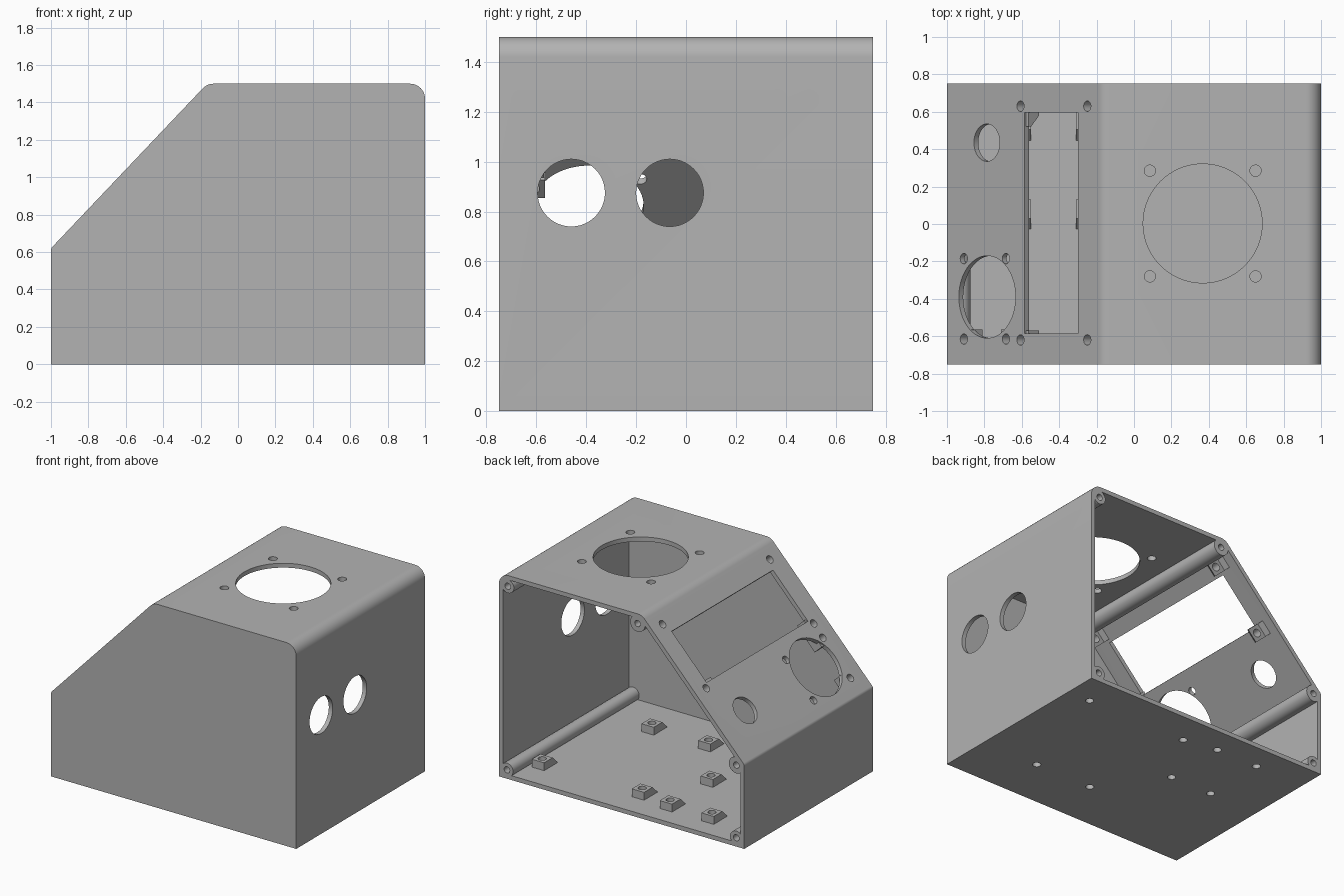
import bpy, bmesh, math
from mathutils import Matrix, Vector

if "Cube" in bpy.data.objects:
    bpy.data.objects.remove(bpy.data.objects["Cube"], do_unlink=True)

GREY = (0.45, 0.45, 0.45, 1)
WALL, HALF_DEPTH, TOP = 0.032, 0.75, 1.5
SLOPE_FOOT, SLOPE_HEAD = Vector((-1, 0.62)), Vector((-0.165, TOP))
RISE = SLOPE_HEAD - SLOPE_FOOT
ANGLE = math.atan2(RISE.y, RISE.x)

mat = bpy.data.materials.new("plain_grey")
mat.use_nodes = True
mat.diffuse_color = GREY
mat.node_tree.nodes["Principled BSDF"].inputs["Base Color"].default_value = GREY


def make(name, bm):
    bmesh.ops.recalc_face_normals(bm, faces=bm.faces)
    mesh = bpy.data.meshes.new(name)
    bm.to_mesh(mesh)
    bm.free()
    mesh.materials.append(mat)
    ob = bpy.data.objects.new(name, mesh)
    bpy.context.collection.objects.link(ob)
    return ob


def extrude_profile(bm, points, y0, y1):
    """Extrude an (x, z) outline along y."""
    face = bm.faces.new([bm.verts.new((p[0], y0, p[1])) for p in points])
    geom = bmesh.ops.extrude_face_region(bm, geom=[face])["geom"]
    moved = [g for g in geom if isinstance(g, bmesh.types.BMVert)]
    bmesh.ops.translate(bm, verts=moved, vec=(0, y1 - y0, 0))


def offset(points, dist):
    """Move a counter-clockwise outline inwards."""
    out = []
    for i, p in enumerate(points):
        a = (p - points[i - 1]).normalized()
        b = (points[(i + 1) % len(points)] - p).normalized()
        na, nb = Vector((-a.y, a.x)), Vector((-b.y, b.x))
        out.append(p + dist * (na + nb) / (1 + na.dot(nb)))
    return out


def fillet(points, radii, steps=10):
    out = []
    for i, (p, r) in enumerate(zip(points, radii)):
        if r <= 0:
            out.append(p)
            continue
        a = (points[i - 1] - p).normalized()
        b = (points[(i + 1) % len(points)] - p).normalized()
        half = a.angle(b) / 2
        mid = p + (a + b).normalized() * r / math.sin(half)
        start, end = p + a * r / math.tan(half) - mid, p + b * r / math.tan(half) - mid
        for k in range(steps + 1):
            t = k / steps
            out.append(mid + start.lerp(end, t).normalized() * r)
    return out


# Frames whose local z points into the case
def on_slope(x, y):
    z = SLOPE_FOOT.y + (x - SLOPE_FOOT.x) * math.tan(ANGLE)
    return Matrix.Translation((x, y, z)) @ Matrix.Rotation(math.pi - ANGLE, 4, 'Y')


def on_floor(x, y):
    return Matrix.Translation((x, y, 0))


def on_top(x, y):
    return Matrix.Translation((x, y, TOP)) @ Matrix.Rotation(math.pi, 4, 'Y')


def on_side(y, z):
    return Matrix.Translation((1, y, z)) @ Matrix.Rotation(-math.pi / 2, 4, 'Y')


def add_hole(bm, frame, radius, reach=0.12, segments=48):
    bmesh.ops.create_cone(bm, cap_ends=True, segments=segments, radius1=radius,
                          radius2=radius, depth=2 * reach, matrix=frame)


def boolean(ob, cutter):
    mod = ob.modifiers.new("cut", 'BOOLEAN')
    mod.operation, mod.solver, mod.object = 'DIFFERENCE', 'EXACT', cutter
    bpy.context.view_layer.objects.active = ob
    bpy.ops.object.modifier_apply(modifier=mod.name)


# Hollow case, open at the back
outline = [Vector((-1, 0)), Vector((1, 0)), Vector((1, TOP)), SLOPE_HEAD, SLOPE_FOOT]
bm = bmesh.new()
extrude_profile(bm, fillet(outline, (0, 0, 0.08, 0.08, 0.03)), -HALF_DEPTH, HALF_DEPTH)
case = make("case_shell", bm)
bm = bmesh.new()
extrude_profile(bm, fillet(offset(outline, WALL), (0, 0, 0.05, 0.05, 0)),
                WALL - HALF_DEPTH, HALF_DEPTH + 0.1)
cavity = make("cavity_cutter", bm)

# Mounting positions
window_screws = [(x, y) for x in (-0.607, -0.25) for y in (-0.62, 0.63)]
socket_screws = [(x, y) for x in (-0.91, -0.685) for y in (-0.615, -0.185)]
board_screws = [(0.815, 0.51), (0.537, -0.37), (0.075, -0.37), (0, 0.51)]
board_screws += [(x, y) for x in (-0.60, -0.26) for y in (0.08, 0.555)]
fan_screws = [(x, y) for x in (0.085, 0.65) for y in (-0.28, 0.285)]

# Openings
bm = bmesh.new()
add_hole(bm, on_top(0.367, 0.003), 0.318, segments=96)
add_hole(bm, on_slope(-0.785, -0.39), 0.22, segments=72)
add_hole(bm, on_slope(-0.787, 0.435), 0.1)
for y in (-0.46, -0.065):
    add_hole(bm, on_side(y, 0.875), 0.135)
for p in fan_screws:
    add_hole(bm, on_top(*p), 0.03, segments=24)
bmesh.ops.create_cube(bm, size=1, matrix=on_slope(-0.4425, 0.005) @ Matrix.Diagonal(
    (0.285 / math.cos(ANGLE), 1.18, 0.2, 1)))
openings = make("opening_cutter", bm)

bm = bmesh.new()
for p in window_screws + socket_screws:
    add_hole(bm, on_slope(*p), 0.028, segments=24)
for p in board_screws:
    add_hole(bm, on_floor(*p), 0.028, segments=24)
screws = make("screw_cutter", bm)

# Wedge-backed screw mounts on the floor and behind the slope
wedge = [(0.05, 0.01), (0.05, 0.09), (-0.05, 0.09), (-0.11, 0.03), (-0.11, 0.01)]


def make_mounts(name, frames):
    bm = bmesh.new()
    for frame in frames:
        ends = [[bm.verts.new(frame @ Vector((x, y, z))) for y, z in wedge]
                for x in (-0.05, 0.05)]
        bm.faces.new(ends[0])
        bm.faces.new(ends[1])
        for i in range(len(wedge)):
            bm.faces.new((ends[0][i - 1], ends[0][i], ends[1][i], ends[1][i - 1]))
    return make(name, bm)


mounts = [make_mounts("board_mounts", [on_floor(*p) for p in board_screws]),
          make_mounts("window_mounts", [on_slope(*p) for p in window_screws]),
          make_mounts("socket_mounts", [on_slope(*p) for p in socket_screws if p[1] < -0.5])]

# Screw tubes running from the front wall to the open back
tubes = {"lower_left_tube": (0.935, 0.065, 0.05), "lower_right_tube": (-0.935, 0.065, 0.05),
         "upper_left_tube": (0.928, 1.42, 0.05), "slope_head_tube": (-0.13, 1.428, 0.06),
         "slope_foot_tube": (-0.935, 0.6, 0.06)}
across = Matrix.Rotation(math.pi / 2, 4, 'X')
bores = bmesh.new()
tube_obs = []
for name, (x, z, r) in tubes.items():
    bm = bmesh.new()
    bmesh.ops.create_cone(bm, cap_ends=True, segments=32, radius1=r, radius2=r, depth=1.49,
                          matrix=Matrix.Translation((x, 0.005, z)) @ across)
    tube_obs.append(make(name, bm))
    add_hole(bores, Matrix.Translation((x, HALF_DEPTH, z)) @ across, 0.023, 0.3, 24)
bore_cutter = make("bore_cutter", bores)

# Cut everything, then drop the cutters
for cutter in (cavity, openings, screws):
    boolean(case, cutter)
for ob in mounts:
    boolean(ob, screws)
for ob in tube_obs + [case]:
    boolean(ob, bore_cutter)
for cutter in (cavity, openings, screws, bore_cutter):
    bpy.data.objects.remove(cutter, do_unlink=True)

# Smooth the round walls, keep the edges sharp
bpy.ops.object.select_all(action='DESELECT')
for ob in [case] + mounts + tube_obs:
    ob.select_set(True)
bpy.context.view_layer.objects.active = case
bpy.ops.object.shade_smooth_by_angle(angle=math.radians(30))
